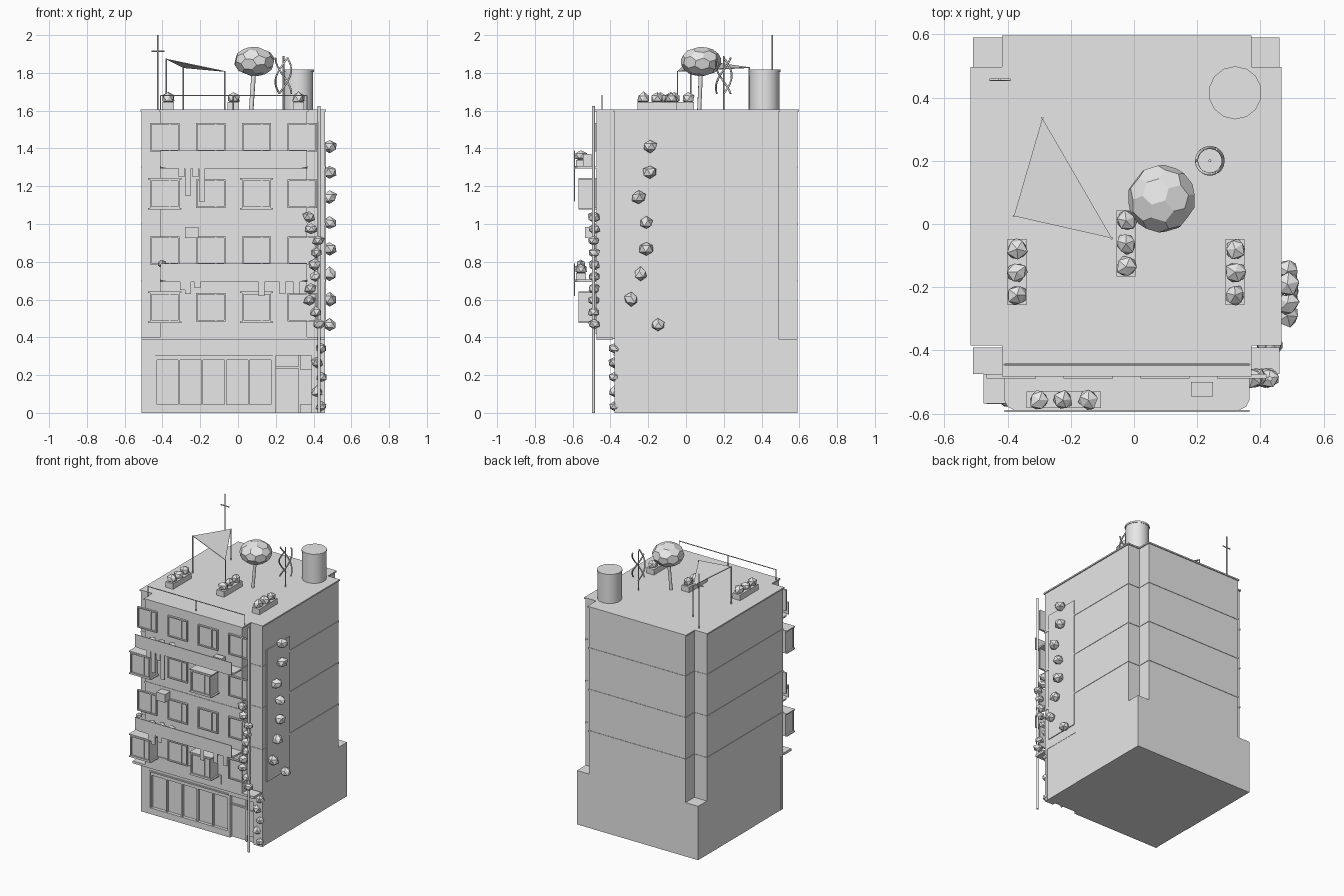
import bpy, bmesh, math, random
from mathutils import Vector, Matrix

random.seed(4)
if "Cube" in bpy.data.objects:
    bpy.data.objects.remove(bpy.data.objects["Cube"], do_unlink=True)

clay = bpy.data.materials.new("plain_grey")
clay.use_nodes = True
grey = (0.8, 0.8, 0.8, 1)
clay.diffuse_color = grey
clay.node_tree.nodes["Principled BSDF"].inputs["Base Color"].default_value = grey


def finish(name, bm):
    mesh = bpy.data.meshes.new(name)
    bmesh.ops.recalc_face_normals(bm, faces=bm.faces)
    bm.to_mesh(mesh)
    bm.free()
    mesh.materials.append(clay)
    obj = bpy.data.objects.new(name, mesh)
    bpy.context.collection.objects.link(obj)
    return obj


def boxes(name, *specs):
    """One object made of boxes given as (x, x, y, y, z, z) ranges."""
    bm = bmesh.new()
    for a, b, c, d, e, f in specs:
        size = Matrix.Diagonal((b - a, d - c, f - e, 1))
        place = Matrix.Translation(((a + b) / 2, (c + d) / 2, (e + f) / 2))
        bmesh.ops.create_cube(bm, size=1, matrix=place @ size)
    return finish(name, bm)


def prism(name, outline, low, high):
    bm = bmesh.new()
    face = bm.faces.new([bm.verts.new((x, y, low)) for x, y in outline])
    top = bmesh.ops.extrude_face_region(bm, geom=[face])["geom"]
    bmesh.ops.translate(bm, vec=(0, 0, high - low),
                        verts=[v for v in top if isinstance(v, bmesh.types.BMVert)])
    return finish(name, bm)


def tubes(name, paths, radius):
    """Thin round bars following point paths."""
    curve = bpy.data.curves.new(name, "CURVE")
    curve.dimensions = "3D"
    curve.bevel_depth, curve.bevel_resolution = radius, 1
    curve.use_fill_caps = True
    for path in paths:
        spline = curve.splines.new("POLY")
        spline.points.add(len(path) - 1)
        for point, co in zip(spline.points, path):
            point.co = (*co, 1)
    curve.materials.append(clay)
    obj = bpy.data.objects.new(name, curve)
    bpy.context.collection.objects.link(obj)
    bpy.ops.object.select_all(action="DESELECT")
    obj.select_set(True)
    bpy.context.view_layer.objects.active = obj
    bpy.ops.object.convert(target="MESH")


def shrubs(name, centres, radius):
    """Faceted little bushes with a random turn and squash."""
    bm = bmesh.new()
    for centre in centres:
        turn = Matrix.Rotation(random.uniform(0, math.tau), 4, "Z")
        squash = Matrix.Diagonal((1, 1, random.uniform(0.8, 0.95), 1))
        new = bmesh.ops.create_icosphere(bm, subdivisions=1, radius=radius,
                                         matrix=Matrix.Translation(centre) @ squash @ turn)
        for v in new["verts"]:
            v.co += (v.co - Vector(centre)) * random.uniform(-0.15, 0.1)
    return finish(name, bm)


# Main masses: a cross-shaped tower on a rectangular base
LEFT, RIGHT, FRONT, BACK = -0.51, 0.46, -0.475, 0.59
IN_L, IN_R, IN_F, IN_B = -0.41, 0.365, -0.378, 0.49
ROOF, DECK, STOREY = 1.605, 0.39, 0.3


def cross(g):
    l, r, f, b = LEFT - g, RIGHT + g, FRONT - g, BACK + g
    il, ir, jf, jb = IN_L - g, IN_R + g, IN_F - g, IN_B + g
    return [(il, f), (ir, f), (ir, jf), (r, jf), (r, jb), (ir, jb),
            (ir, b), (il, b), (il, jb), (l, jb), (l, jf), (il, jf)]


prism("tower", cross(0), DECK, ROOF - 0.01)
prism("roof_slab", cross(0.007), ROOF - 0.01, ROOF)
for floor in range(1, 4):
    level = DECK + 0.01 + STOREY * floor
    prism("floor_band", cross(0.003), level - 0.006, level + 0.006)
boxes("base_rear", (LEFT, RIGHT, -0.06, BACK, 0, DECK))
boxes("front_ledge", (LEFT, RIGHT, FRONT, -0.39, DECK - 0.005, DECK + 0.012))

# Shop front: frame round a recessed window and door
SILL, HEAD, GLASS = 0.045, 0.305, -0.355
boxes("shop_core", (LEFT + 0.002, RIGHT - 0.002, GLASS, -0.06, 0, DECK))
boxes("shop_frame",
      (LEFT, -0.44, IN_F, GLASS, 0, DECK), (0.39, RIGHT, IN_F, GLASS, 0, DECK),
      (-0.44, 0.39, IN_F, GLASS, HEAD, DECK), (-0.44, 0.2, IN_F, GLASS, 0, SILL),
      (0.185, 0.2, IN_F, GLASS, SILL, HEAD))
mullions = [(x, x + 0.01, IN_F + 0.006, GLASS, SILL, HEAD)
            for x in [-0.44 + 0.123 * i for i in range(6)]]
boxes("shop_mullions", *mullions,
      (-0.44, 0.19, IN_F + 0.004, GLASS, 0.28, HEAD), (-0.44, 0.19, IN_F - 0.006, GLASS, HEAD, HEAD + 0.01))
boxes("shop_door", (0.2, 0.33, GLASS - 0.012, GLASS, 0.235, 0.245),
      (0.33, 0.39, GLASS - 0.012, GLASS, SILL, 0.23), (0.32, 0.33, GLASS - 0.015, GLASS, 0, HEAD))
boxes("fascia_board", (-0.39, 0.2, FRONT - 0.006, FRONT, 0.42, 0.49))


# Windows: frame, pane and off-centre bar
def window(name, x, z, y, half=0.078, tall=0.15):
    bar, out = 0.008, y - 0.014
    boxes(name, (x - half, x + half, y - 0.004, y, z, z + tall),
          (x - half, x - half + bar, out, y, z, z + tall),
          (x + half - bar, x + half, out, y, z, z + tall),
          (x - half, x + half, out, y, z, z + bar),
          (x - half, x + half, out, y, z + tall - bar, z + tall),
          (x + half * 0.3, x + half * 0.3 + bar, out + 0.004, y, z, z + tall))


for row in range(4):
    z = 0.485 + STOREY * row
    for col in range(4):
        x = -0.388 + 0.243 * col
        if row % 2 == 0 and col % 2 == 0:
            # Projecting bay with thin lips above and below
            boxes("bay_box", (x - 0.076, x + 0.076, -0.56, FRONT, z, z + 0.15),
                  (x - 0.088, x + 0.088, -0.568, FRONT, z - 0.008, z),
                  (x - 0.088, x + 0.088, -0.568, FRONT, z + 0.15, z + 0.158))
            window("bay_window", x, z, -0.556)
        else:
            window("window", x, z, FRONT)
boxes("cooling_unit", (-0.28, -0.21, -0.535, FRONT, 0.925, 0.985))

# Balconies with parapet, planter and hanging cloths
for level, cloths in ((0.7, [(-0.29, 0.05), (-0.265, 0.07), (-0.215, 0.04), (0.125, 0.08),
                             (0.235, 0.07), (0.31, 0.07)]),
                      (1.3, [(-0.3, 0.05), (-0.265, 0.15), (-0.225, 0.05), (-0.19, 0.18)])):
    c = 0.03
    outline = [(IN_L, FRONT), (IN_L, -0.588 + c), (IN_L + c / 3, -0.588 + c / 3), (IN_L + c, -0.588),
               (IN_R - c, -0.588), (IN_R - c / 3, -0.588 + c / 3), (IN_R, -0.588 + c), (IN_R, FRONT)]
    prism("balcony_floor", outline, level - 0.006, level + 0.006)
    boxes("balcony_parapet", (IN_L, IN_R, -0.594, -0.588, level, level + 0.09))
    boxes("balcony_planter", (-0.34, -0.105, -0.582, -0.53, level, level + 0.04))
    shrubs("balcony_shrubs", [(x, -0.557, level + 0.06) for x in (-0.3, -0.225, -0.145)], 0.034)
    boxes("hanging_cloths", *[(x - 0.016, x + 0.016, -0.592, -0.588, level - drop, level)
                              for x, drop in cloths])
boxes("balcony_stool", (0.18, 0.25, -0.545, -0.5, 1.3, 1.37))
shrubs("parapet_shrub", [(-0.405, -0.557, 0.79)], 0.025)

# Corner pipe and climbing plants
tubes("drain_pipe", [[(0.43, -0.49, 0), (0.43, -0.49, 1.625)]], 0.008)
shrubs("low_climber", [(0.43 + 0.012 * (-1) ** i, IN_F - 0.002, 0.035 + 0.077 * i) for i in range(5)], 0.032)
shrubs("high_climber", [(0.4 + random.uniform(-0.025, 0.03), -0.487, 0.47 + 0.063 * i)
                        for i in range(10)], 0.034)
boxes("trellis_panel", (RIGHT, RIGHT + 0.006, -0.335, -0.07, 0.455, 1.41))
shrubs("trellis_shrubs", [(0.485, y, 0.465 + 0.135 * i) for i, y in enumerate(
    (-0.15, -0.29, -0.24, -0.21, -0.21, -0.25, -0.19, -0.19))], 0.04)

# Roof planters
for x, y in ((-0.37, -0.152), (-0.025, -0.062), (0.32, -0.152)):
    boxes("roof_planter", (x - 0.03, x + 0.03, y - 0.104, y + 0.104, ROOF, ROOF + 0.04))
    shrubs("roof_shrubs", [(x, y + s, ROOF + 0.06) for s in (-0.073, 0, 0.073)], 0.036)

# Roof tree with a faceted crown
bm = bmesh.new()
bmesh.ops.create_icosphere(bm, subdivisions=1, radius=0.125)
bmesh.ops.bevel(bm, geom=bm.verts[:], offset=0.045, segments=1, affect="VERTICES")
bmesh.ops.transform(bm, verts=bm.verts, matrix=Matrix.Translation((0.087, 0.08, 1.86))
                    @ Matrix.Diagonal((1, 1, 0.73, 1)) @ Matrix.Rotation(0.4, 4, "X"))
finish("tree_crown", bm)
tubes("tree_trunk", [[(0.07, 0.07, ROOF), (0.085, 0.08, 1.83)]], 0.012)

# Water tank
bm = bmesh.new()
for r, low, high in ((0.08, ROOF, 1.81), (0.084, 1.805, 1.817)):
    bmesh.ops.create_cone(bm, cap_ends=True, segments=14, radius1=r, radius2=r, depth=high - low,
                          matrix=Matrix.Translation((0.32, 0.415, (low + high) / 2)))
tank = finish("water_tank", bm)
bpy.ops.object.select_all(action="DESELECT")
tank.select_set(True)
bpy.context.view_layer.objects.active = tank
bpy.ops.object.shade_smooth_by_angle()

# Shade sail on three posts
corners = [(-0.38, 0.025, 1.875), (-0.29, 0.335, 1.83), (-0.07, -0.045, 1.81)]
prism("shade_sail", [p[:2] for p in corners], 0, 0.004)
sail = bpy.context.collection.objects["shade_sail"].data
for v in sail.vertices:
    near = min(corners, key=lambda p: (Vector(p[:2]) - v.co.xy).length)
    v.co.z += near[2] - 0.004
tubes("sail_posts", [[(x, y, ROOF), (x, y, z)] for x, y, z in corners], 0.004)

# Helical wind turbine
tx, ty = 0.24, 0.2
blades = []
for k in range(3):
    turns = [(i / 16, math.tau * k / 3 + math.pi * i / 16) for i in range(17)]
    blades.append([(tx + 0.042 * math.cos(a), ty + 0.042 * math.sin(a), 1.69 + 0.19 * t) for t, a in turns])
tubes("turbine_blades", blades, 0.005)
tubes("turbine_pole", [[(tx, ty, ROOF), (tx, ty, 1.89)]], 0.005)

# Aerial and front guard rail
tubes("aerial", [[(-0.425, 0.457, ROOF), (-0.425, 0.457, 2)],
                 [(-0.457, 0.457, 1.915), (-0.39, 0.457, 1.915)]], 0.004)
tubes("guard_rail", [[(IN_L, -0.445, 1.68), (IN_R, -0.445, 1.68)]]
      + [[(x, -0.445, ROOF), (x, -0.445, 1.68)] for x in (IN_L, -0.025, IN_R)], 0.003)
